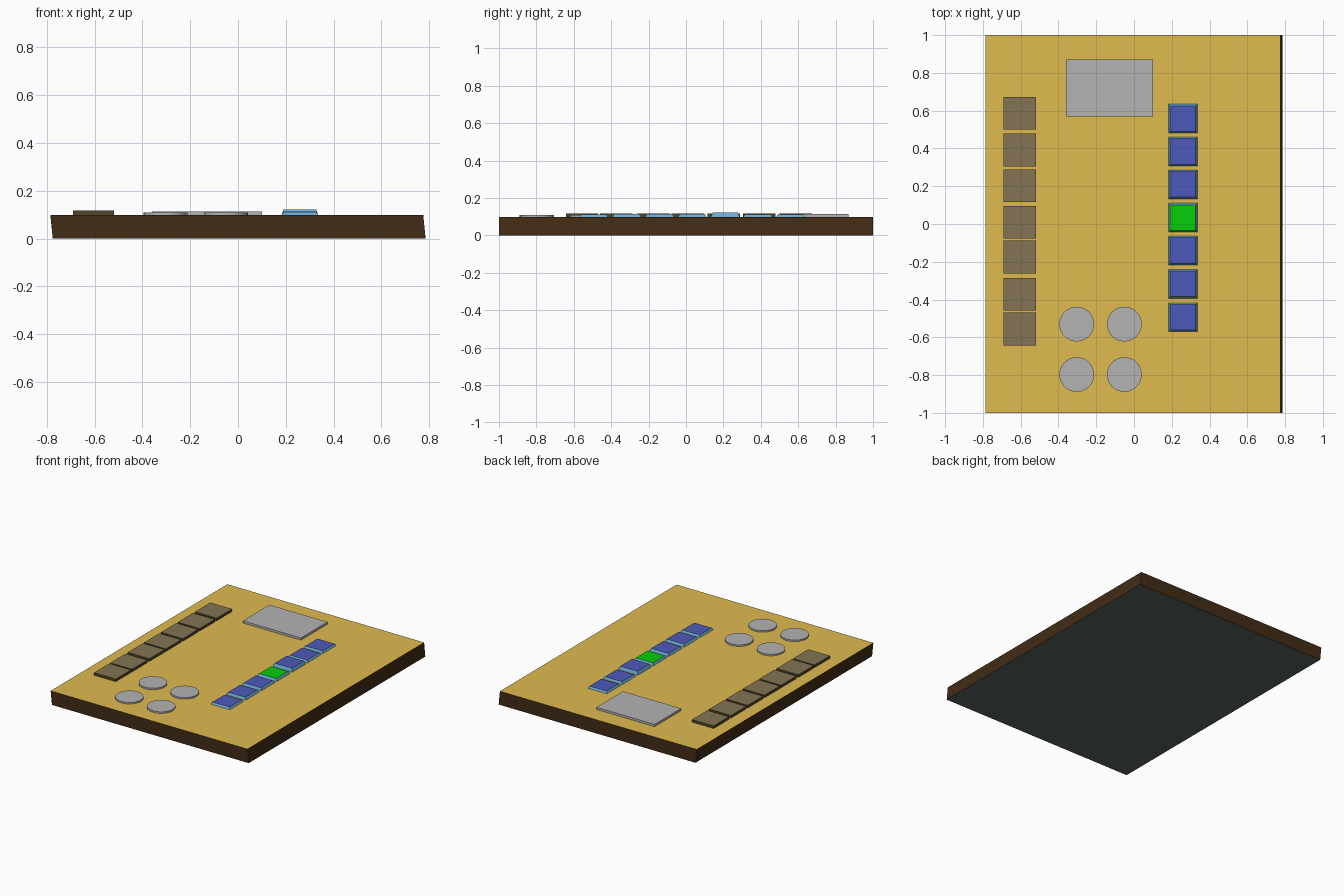
import bpy, bmesh

if "Cube" in bpy.data.objects:
    bpy.data.objects.remove(bpy.data.objects["Cube"])


def mat(name, rgb):
    m = bpy.data.materials.new(name)
    m.diffuse_color = [(c / 255) ** 2.2 for c in rgb] + [1]
    m.use_nodes = True
    m.node_tree.nodes["Principled BSDF"].inputs["Base Color"].default_value = m.diffuse_color
    return m


gold = mat("gold", (222, 186, 80))
dark_wood = mat("dark_wood", (68, 48, 28))
underside = mat("underside", (88, 98, 94))
taupe = mat("taupe", (130, 115, 84))
taupe_side = mat("taupe_side", (82, 70, 46))
sky = mat("sky_blue", (105, 170, 210))
blue = mat("blue", (78, 90, 185))
green = mat("green", (15, 205, 15))
grey = mat("grey", (178, 178, 178))


def block(name, x, y, z0, z1, w, d, side, top, bottom=None, taper=1.0, lean=0.0):
    """Box with its own side, top and bottom colours; the top can taper or lean in x."""
    bm = bmesh.new()
    bmesh.ops.create_cube(bm, size=1)
    for v in bm.verts:
        up = v.co.z > 0
        k = taper if up else 1
        s = lean if up else -lean
        v.co = (x + v.co.x * w * k + s, y + v.co.y * d * k, z1 if up else z0)
    bm.normal_update()
    for f in bm.faces:
        f.material_index = 1 if f.normal.z > 0.9 else 2 if f.normal.z < -0.9 else 0
    me = bpy.data.meshes.new(name)
    bm.to_mesh(me)
    bm.free()
    for m in (side, top, bottom or side):
        me.materials.append(m)
    ob = bpy.data.objects.new(name, me)
    bpy.context.collection.objects.link(ob)
    return ob


TOP = 0.098

# slightly skewed board
block("board", 0, 0, 0, TOP, 1.56, 2, dark_wood, gold, underside, lean=-0.005)

# left column of tiles
for i, y in enumerate((0.587, 0.392, 0.202, 0.01, -0.175, -0.372, -0.556)):
    block(f"left_tile_{i + 1}", -0.605, y, TOP - 0.005, 0.117, 0.172, 0.173, taupe_side, taupe)

# right column of raised keys, the middle one green
keys = ((0.558, 0.112), (0.384, 0.113), (0.21, 0.122), (0.034, 0.114),
        (-0.14, 0.115), (-0.317, 0.115), (-0.494, 0.112))
for i, (y, z) in enumerate(keys):
    block(f"right_key_{i + 1}", 0.259, y, TOP - 0.003, z, 0.156, 0.156,
          sky, green if i == 3 else blue, taper=0.87)

# flat display plate
block("display_plate", -0.13, 0.72, TOP - 0.003, 0.114, 0.46, 0.30, grey, grey)

# four round pads
for x in (-0.303, -0.051):
    for y in (-0.53, -0.797):
        bpy.ops.mesh.primitive_cylinder_add(vertices=32, radius=0.092, depth=0.014,
                                            location=(x, y, 0.102))
        ob = bpy.context.object
        ob.name = "round_pad"
        ob.data.materials.append(grey)
        bpy.ops.object.shade_smooth_by_angle()
